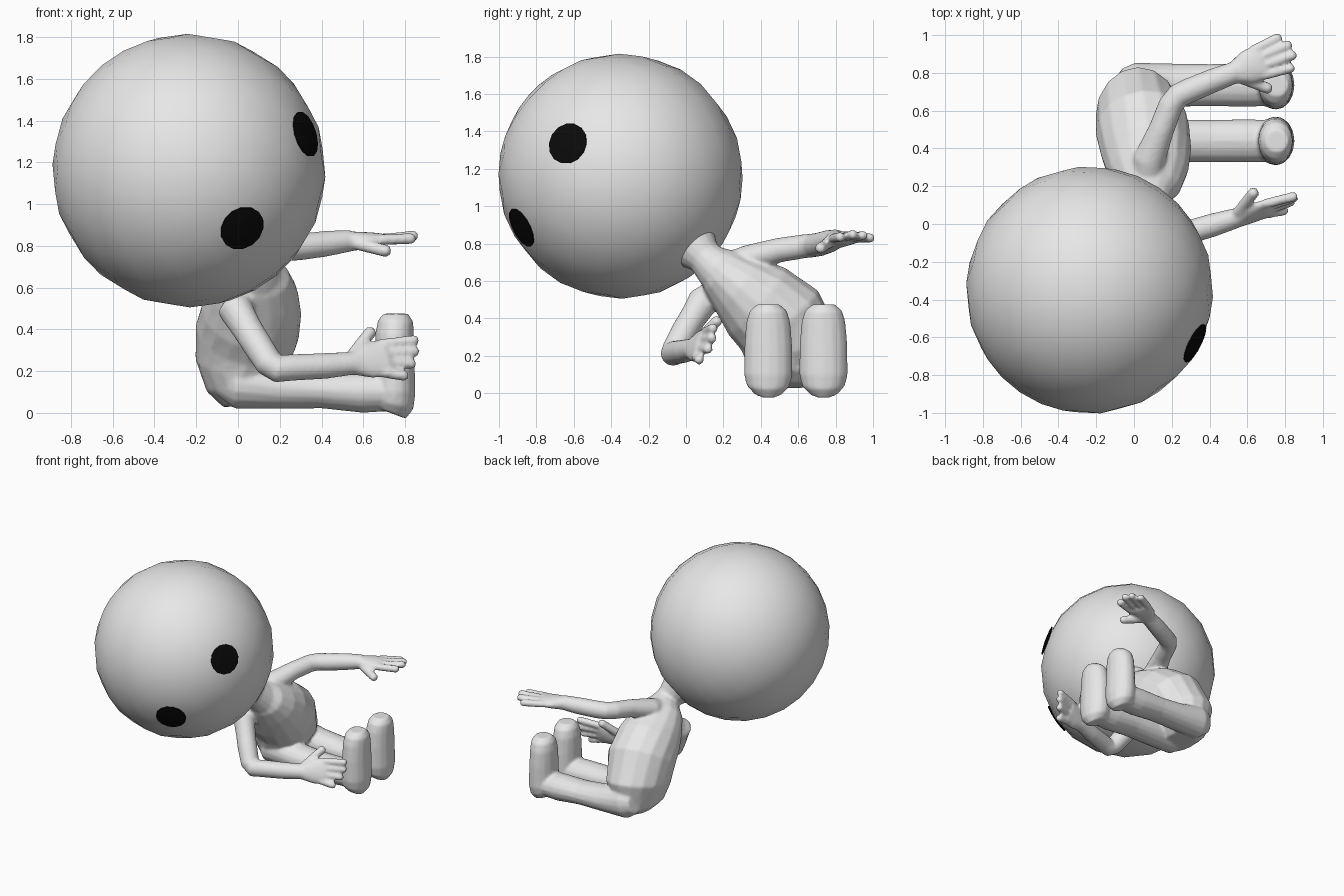
import bpy, bmesh, math
from mathutils import Vector

SIDES = 16


def material(name, value):
    m = bpy.data.materials.new(name)
    m.diffuse_color = (value, value, value, 1)
    return m


skin = material("pale grey", 0.8)
black = material("black", 0.003)


def loft(bm, rings, ref):
    """Closed tube; rings = (point, radius along ref, radius across)."""
    pts = [Vector(r[0]) for r in rings]
    loops = []
    for i, (p, (_, ra, rb)) in enumerate(zip(pts, rings)):
        t = (pts[min(i + 1, len(pts) - 1)] - pts[max(i - 1, 0)]).normalized()
        u = Vector(ref)
        u = (u - t * u.dot(t)).normalized()
        v = t.cross(u)
        loops.append([bm.verts.new(p + u * ra * math.cos(a) + v * rb * math.sin(a))
                      for a in (2 * math.pi * k / SIDES for k in range(SIDES))])
    for a, b in zip(loops, loops[1:]):
        for k in range(SIDES):
            n = (k + 1) % SIDES
            bm.faces.new((a[k], a[n], b[n], b[k]))
    bm.faces.new(loops[0][::-1])
    bm.faces.new(loops[-1])


def finger(bm, base, tip, r):
    a, b = Vector(base), Vector(tip)
    d = (b - a).normalized()
    loft(bm, [(a, r, r), (a.lerp(b, 0.5), r, r), (b - d * r * 0.6, r, r),
              (b, r * 0.55, r * 0.55)], (0.1, 0.3, 1))


def hand(bm, wrist, knuckles, tips, thumb, spread):
    """Flat palm, four fingers and a thumb."""
    w, k = Vector(wrist), Vector(knuckles)
    s = Vector(spread).normalized()
    loft(bm, [(w, 0.055, 0.05), (w.lerp(k, 0.5), 0.09, 0.042),
              (k, 0.098, 0.032), (k + (k - w) * 0.1, 0.08, 0.022)], s)
    for i, tip in enumerate(tips):
        finger(bm, k + s * (0.072 - 0.048 * i) - (k - w) * 0.1, tip, 0.026)
    finger(bm, *thumb, 0.03)


bm = bmesh.new()

# Torso, leaning sideways from the pelvis to the neck
loft(bm, [((0.03, 0.57, 0.04), 0.10, 0.17), ((0.02, 0.57, 0.11), 0.17, 0.23),
          ((0.02, 0.575, 0.24), 0.225, 0.265), ((0.045, 0.50, 0.39), 0.25, 0.26),
          ((0.065, 0.38, 0.49), 0.24, 0.235), ((0.075, 0.28, 0.575), 0.215, 0.185),
          ((0.08, 0.19, 0.65), 0.17, 0.14), ((0.08, 0.13, 0.70), 0.10, 0.10)], (1, 0, 0))

# Neck flaring into the head
loft(bm, [((0.09, 0.17, 0.66), 0.12, 0.12), ((0.075, 0.10, 0.725), 0.095, 0.095),
          ((0.03, 0.04, 0.79), 0.14, 0.14), ((-0.02, -0.03, 0.86), 0.27, 0.27),
          ((-0.07, -0.10, 0.93), 0.36, 0.36)], (1, 0, 0))

# Legs with upright feet
for y in (0.44, 0.735):
    loft(bm, [((-0.08, y + 0.02, 0.16), 0.07, 0.08), ((0.0, y, 0.145), 0.12, 0.125),
              ((0.2, y, 0.12), 0.115, 0.10), ((0.4, y, 0.11), 0.112, 0.088),
              ((0.6, y, 0.10), 0.115, 0.10), ((0.76, y, 0.10), 0.11, 0.09)], (0, 1, 0))
    loft(bm, [((0.73, y, 0.0), 0.075, 0.08), ((0.745, y, 0.04), 0.115, 0.098),
              ((0.75, y, 0.10), 0.13, 0.10), ((0.75, y, 0.26), 0.128, 0.095),
              ((0.75, y, 0.38), 0.118, 0.092), ((0.755, y, 0.44), 0.10, 0.085),
              ((0.755, y, 0.475), 0.06, 0.06)], (0, 1, 0))

# Near arm, bent downwards
loft(bm, [((0.03, 0.20, 0.57), 0.09, 0.09), ((-0.01, 0.09, 0.49), 0.085, 0.085),
          ((0.08, 0.0, 0.345), 0.072, 0.072), ((0.15, -0.06, 0.235), 0.068, 0.068),
          ((0.19, -0.07, 0.21), 0.066, 0.066), ((0.25, -0.055, 0.217), 0.064, 0.064),
          ((0.42, -0.005, 0.225), 0.062, 0.062), ((0.57, 0.04, 0.24), 0.056, 0.05)], (0, 0.6, 1))
hand(bm, (0.54, 0.03, 0.235), (0.71, 0.085, 0.265),
     [(0.865, 0.15, 0.35), (0.865, 0.145, 0.295), (0.85, 0.125, 0.235), (0.815, 0.075, 0.175)],
     ((0.55, 0.06, 0.28), (0.645, 0.18, 0.40)), (0.0, 0.4, 1))

# Far arm, held out level
loft(bm, [((0.07, 0.22, 0.66), 0.09, 0.09), ((0.08, 0.34, 0.72), 0.075, 0.085),
          ((0.145, 0.50, 0.765), 0.066, 0.068), ((0.195, 0.63, 0.785), 0.064, 0.066),
          ((0.235, 0.68, 0.79), 0.064, 0.066), ((0.30, 0.71, 0.795), 0.064, 0.066),
          ((0.42, 0.76, 0.81), 0.062, 0.064), ((0.54, 0.805, 0.825), 0.052, 0.058)], (0, 0, 1))
hand(bm, (0.52, 0.795, 0.82), (0.675, 0.86, 0.83),
     [(0.78, 0.995, 0.83), (0.835, 0.955, 0.845), (0.86, 0.90, 0.85), (0.85, 0.83, 0.835)],
     ((0.57, 0.77, 0.81), (0.73, 0.71, 0.77)), (-0.45, 1, 0))

bmesh.ops.recalc_face_normals(bm, faces=bm.faces)
me = bpy.data.meshes.new("body")
bm.to_mesh(me)
bm.free()
me.materials.append(skin)
body = bpy.data.objects.new("body", me)
bpy.context.collection.objects.link(body)
# Fuse the overlapping limbs into one skin
rm = body.modifiers.new("fuse", 'REMESH')
rm.mode = 'VOXEL'
rm.voxel_size = 0.011
rm.use_smooth_shade = True
sm = body.modifiers.new("soften", 'SMOOTH')
sm.factor = 0.5
sm.iterations = 4

# Big round head, tilted along the neck
centre = Vector((-0.235, -0.35, 1.16))
axis = Vector((-0.32, -0.47, 0.44))
bpy.ops.mesh.primitive_uv_sphere_add(segments=20, ring_count=14, radius=0.655, location=centre,
                                     rotation=axis.to_track_quat('Z', 'Y').to_euler())
head = bpy.context.object
head.name = "head"
head.data.materials.append(skin)
bpy.ops.object.shade_smooth()

# Eyes: thin round caps hugging the head
for name, d in (("right_eye", (0.25, -0.52, -0.27)), ("left_eye", (0.575, -0.29, 0.18))):
    bm = bmesh.new()
    R, n = 0.658, 14
    rows = []
    for ang in (0.06, 0.12, 0.17):
        rows.append([bm.verts.new((R * math.sin(ang) * math.cos(2 * math.pi * k / n),
                                   R * math.sin(ang) * math.sin(2 * math.pi * k / n),
                                   R * math.cos(ang))) for k in range(n)])
    bm.faces.new(rows[0])
    for a, b in zip(rows, rows[1:]):
        for k in range(n):
            bm.faces.new((a[k], b[k], b[(k + 1) % n], a[(k + 1) % n]))
    me = bpy.data.meshes.new(name)
    bm.to_mesh(me)
    bm.free()
    me.materials.append(black)
    eye = bpy.data.objects.new(name, me)
    bpy.context.collection.objects.link(eye)
    eye.location = centre
    eye.rotation_euler = Vector(d).to_track_quat('Z', 'Y').to_euler()
    plate = eye.modifiers.new("plate", 'SOLIDIFY')
    plate.thickness = 0.008
    plate.offset = 0
